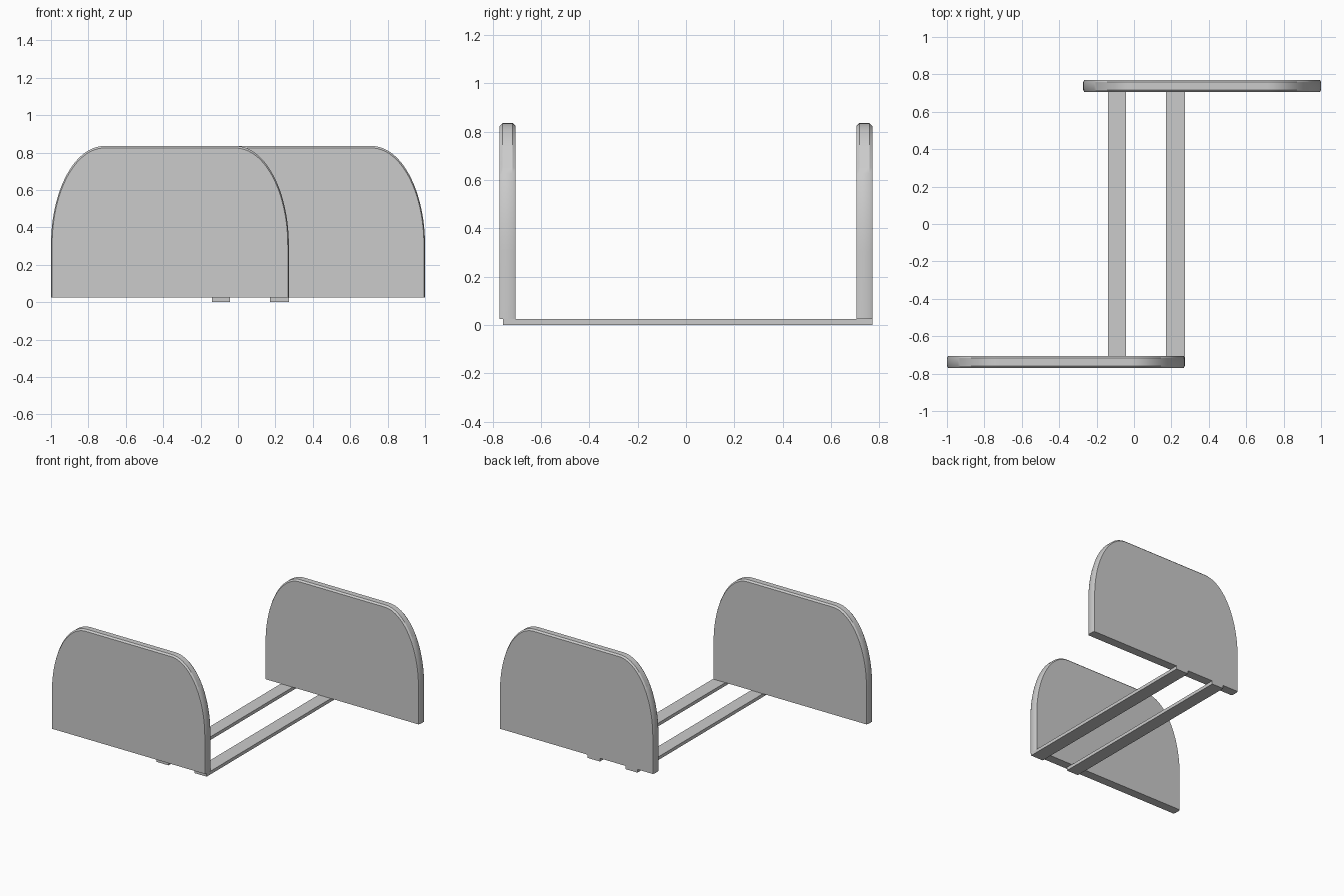
import bpy, bmesh, math

if "Cube" in bpy.data.objects:
    bpy.data.objects.remove(bpy.data.objects["Cube"])

Z0, Z1 = 0.024, 0.835      # panel bottom and top
W = 1.272                  # panel width
AX, AZ = 0.285, 0.53       # elliptical shoulder radii
T = 0.066                  # panel thickness


def arch(ix, iz, n=24):
    """Arch outline about x = 0, inset by ix at the sides and iz at the top."""
    cx, cz = W / 2 - AX, Z1 - AZ
    right = [(W / 2 - ix, Z0)]
    for i in range(n + 1):
        a = math.pi / 2 * i / n
        right.append((cx + (AX - ix) * math.cos(a), cz + (AZ - iz) * math.sin(a)))
    return right + [(-x, z) for x, z in reversed(right)]


def finish(name, bm):
    bmesh.ops.recalc_face_normals(bm, faces=bm.faces[:])
    me = bpy.data.meshes.new(name)
    bm.to_mesh(me)
    bm.free()
    ob = bpy.data.objects.new(name, me)
    bpy.context.collection.objects.link(ob)
    return ob


def panel(name, x, y):
    bm = bmesh.new()
    h, c = T / 2, 0.012
    rings = []
    for dy, ix, iz in ((-h, 0.006, 0.011), (-h + c, 0, 0), (h - c, 0, 0), (h, 0.006, 0.011)):
        rings.append([bm.verts.new((x + px, y + dy, pz)) for px, pz in arch(ix, iz)])
    n = len(rings[0])
    # rim and its chamfers
    for a, b in zip(rings, rings[1:]):
        for i in range(n - 1):
            bm.faces.new((a[i], a[i + 1], b[i + 1], b[i]))
    # broad faces and flat underside
    bm.faces.new(rings[0])
    bm.faces.new(rings[-1])
    bm.faces.new([r[0] for r in rings] + [r[-1] for r in reversed(rings)])
    ob = finish(name, bm)
    bpy.ops.object.select_all(action='DESELECT')
    ob.select_set(True)
    bpy.context.view_layer.objects.active = ob
    bpy.ops.object.shade_smooth_by_angle(angle=math.radians(30))


def bar(name, x0, x1, y0, y1):
    bm = bmesh.new()
    bmesh.ops.create_cube(bm, size=1)
    for v in bm.verts:
        v.co = (x1 if v.co.x > 0 else x0, y1 if v.co.y > 0 else y0, Z0 if v.co.z > 0 else 0)
    finish(name, bm)


# upright end panels, offset sideways from each other
panel("front_panel", -1 + W / 2, -0.738)
panel("back_panel", 1 - W / 2, 0.738)

# flat base strips joining the panels underneath
bar("left_base_strip", -0.14, -0.043, -0.757, 0.771)
bar("right_base_strip", 0.17, 0.272, -0.757, 0.771)
